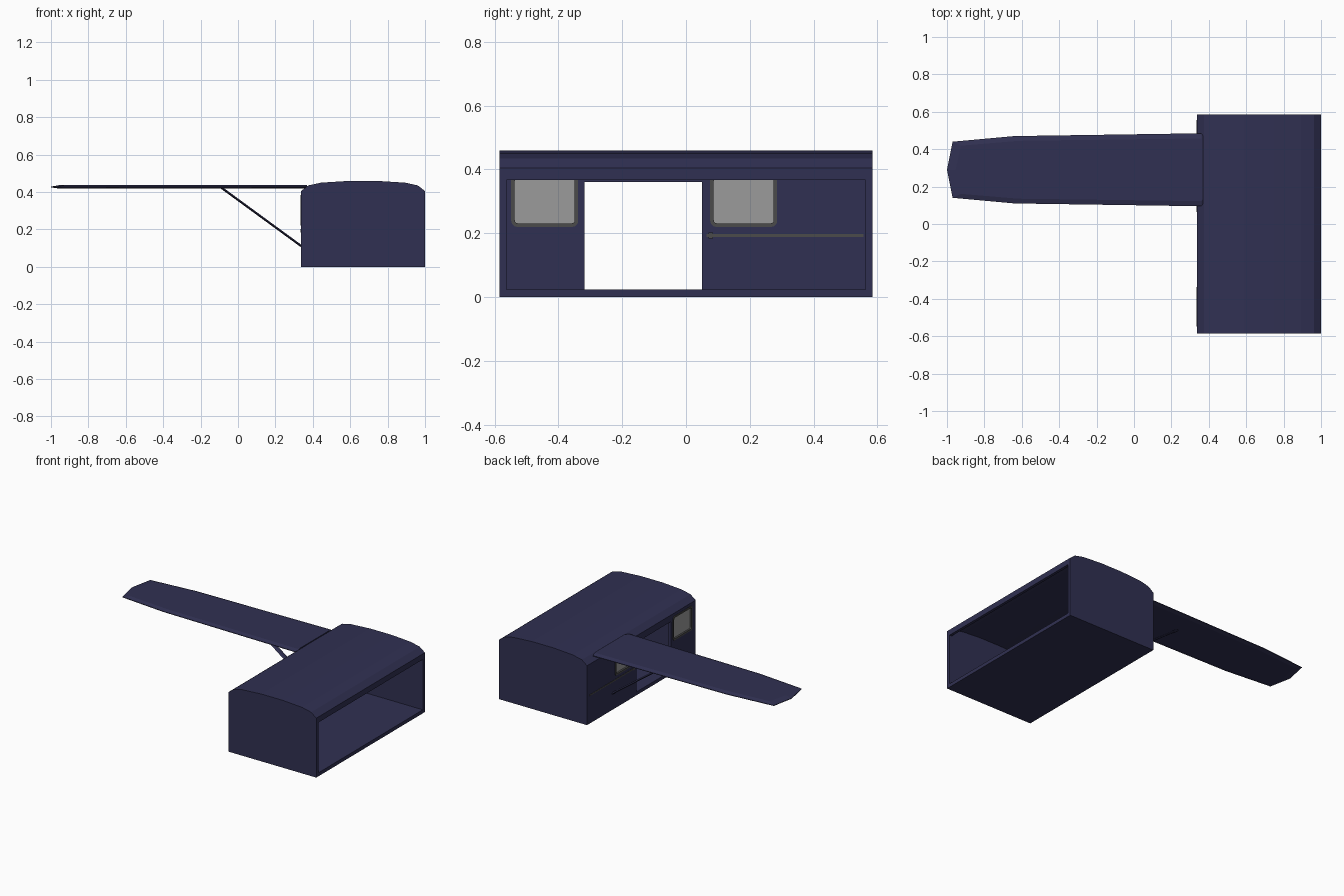
import bpy, bmesh, math
from mathutils import Vector

if "Cube" in bpy.data.objects:
    bpy.data.objects.remove(bpy.data.objects["Cube"])


def material(name, rgb):
    m = bpy.data.materials.new(name)
    m.diffuse_color = (*rgb, 1)
    m.use_nodes = True
    m.node_tree.nodes["Principled BSDF"].inputs["Base Color"].default_value = m.diffuse_color
    return m


NAVY = material("navy_paint", (0.03, 0.03, 0.085))
DARK = material("dark_trim", (0.07, 0.07, 0.07))
GLASS = material("grey_glass", (0.33, 0.33, 0.33))


def rings(name, loops, mat=None, closed=False):
    """Skin successive loops; cap the ends, or join last to first when closed."""
    bm = bmesh.new()
    vs = [[bm.verts.new(p) for p in lp] for lp in loops]
    n = len(vs[0])
    for a, b in zip(vs, vs[1:] + ([vs[0]] if closed else [])):
        for i in range(n):
            bm.faces.new((a[i], a[(i + 1) % n], b[(i + 1) % n], b[i]))
    if not closed:
        bm.faces.new(vs[0])
        bm.faces.new(vs[-1])
    bmesh.ops.recalc_face_normals(bm, faces=bm.faces)
    me = bpy.data.meshes.new(name)
    bm.to_mesh(me)
    bm.free()
    ob = bpy.data.objects.new(name, me)
    bpy.context.collection.objects.link(ob)
    if mat:
        me.materials.append(mat)
    return ob


def box(name, lo, hi, mat=None):
    loops = [[(x, lo[1], lo[2]), (x, hi[1], lo[2]), (x, hi[1], hi[2]), (x, lo[1], hi[2])]
             for x in (lo[0], hi[0])]
    return rings(name, loops, mat)


def along_y(name, profile, y0, y1, mat=None):
    return rings(name, [[(x, y, z) for x, z in profile] for y in (y0, y1)], mat)


def rounded(x, y0, y1, z0, z1, r):
    pts = []
    for k, (cy, cz) in enumerate([(y1 - r, z1 - r), (y0 + r, z1 - r), (y0 + r, z0 + r), (y1 - r, z0 + r)]):
        for j in range(4):
            a = math.radians(90 * k + 30 * j)
            pts.append((x, cy + r * math.cos(a), cz + r * math.sin(a)))
    return pts


def cut(target, cutter):
    m = target.modifiers.new(cutter.name, 'BOOLEAN')
    m.operation = 'DIFFERENCE'
    m.solver = 'EXACT'
    m.object = cutter
    cutter.hide_render = True
    cutter.hide_set(True)


# Cabin shell with arched roof
X0, X1, Y = 0.337, 1.0, 0.585
half = [(0.3315, 0), (0.3315, 0.405), (0.293, 0.435), (0.225, 0.45), (0.08, 0.459)]
mid = (X0 + X1) / 2
outer = [(mid + x, z) for x, z in half] + [(mid - x, z) for x, z in reversed(half)]
cabin = along_y("cabin_shell", outer, -Y, Y, NAVY)
half_in = [(0.313, 0.022), (0.313, 0.395), (0.285, 0.418), (0.22, 0.432), (0.08, 0.441)]
inner = [(mid + x, z) for x, z in half_in] + [(mid - x, z) for x, z in reversed(half_in)]
cut(cabin, along_y("interior_cutter", inner, -0.566, 0.566))

# Open right side and doorway in the left wall
cut(cabin, box("open_side_cutter", (0.95, -0.563, 0.024), (1.1, 0.563, 0.367)))
cut(cabin, box("doorway_cutter", (0.25, -0.318, 0.023), (0.45, 0.05, 0.36)))

# Windows: rounded frame and flat pane
for name, y0, y1 in (("front", -0.548, -0.338), ("rear", 0.076, 0.286)):
    z0, z1 = 0.22, 0.385
    cut(cabin, box(name + "_window_cutter", (0.25, y0 + .006, z0 + .006), (0.45, y1 - .006, z1 - .006)))
    t = 0.011
    out = [rounded(x, y0, y1, z0, z1, 0.018) for x in (0.333, 0.360)]
    inn = [rounded(x, y0 + t, y1 - t, z0 + t, z1 - t, 0.01) for x in (0.360, 0.333)]
    rings(name + "_window_frame", out + inn, DARK, closed=True)
    box(name + "_window_pane", (0.345, y0 + .008, z0 + .008), (0.349, y1 - .008, z1 - .008), GLASS)

# Sliding door rail with small end stop
box("door_rail", (0.335, 0.065, 0.188), (0.360, 0.556, 0.197), DARK)
box("rail_stop", (0.335, 0.070, 0.183), (0.362, 0.085, 0.202), DARK)

# Wing: thin tapered plate with chamfered rim
plan = [(0.36, 0.485), (-0.64, 0.47), (-0.97, 0.44), (-1.0, 0.29),
        (-0.97, 0.14), (-0.64, 0.11), (0.36, 0.095), (0.37, 0.11), (0.37, 0.47)]


def wing_loop(z, k):
    return [(-1 + (x + 1) * (1 - k / 6) + k / 6 * 1.37 + (k * 0.1 if x < -0.9 else 0),
             0.29 + (y - 0.29) * (1 - k), z) for x, y in plan]


rings("wing", [wing_loop(0.418, 0.14), wing_loop(0.425, 0), wing_loop(0.429, 0), wing_loop(0.437, 0.14)], NAVY)

# Diagonal wing strut with a flattened diamond section
p, q = Vector((-0.09, 0.30, 0.424)), Vector((0.345, 0.30, 0.106))
d = (q - p).normalized()
n = Vector((-d.z, 0, d.x))
w = Vector((0, 1, 0))
rings("wing_strut", [[c + w * a + n * b for a, b in ((.02, 0), (.008, .006), (-.008, .006),
                     (-.02, 0), (-.008, -.006), (.008, -.006))] for c in (p, q)], NAVY)
